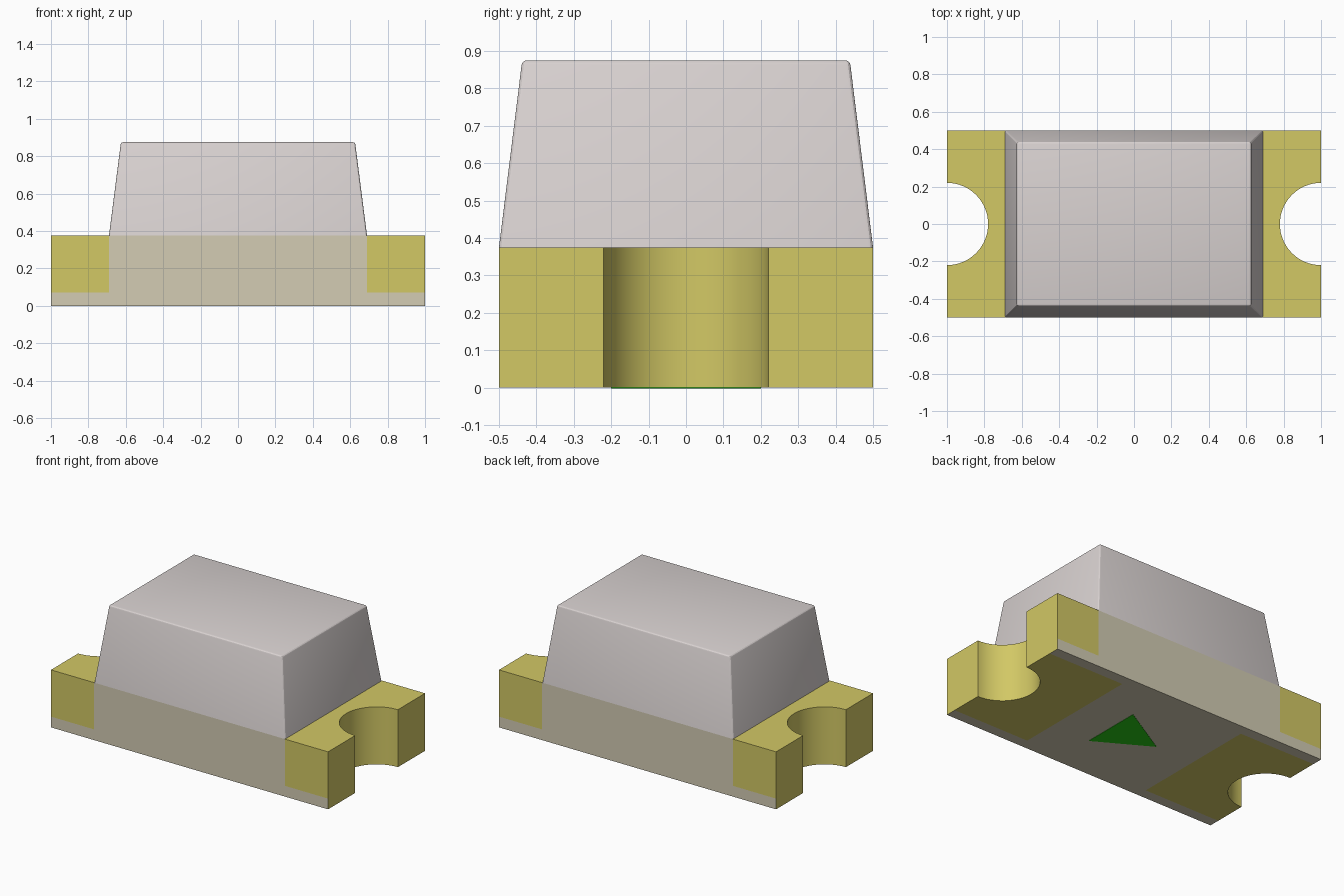
import bpy
import bmesh
from math import cos, sin, pi, radians

old = bpy.data.objects.get("Cube")
if old:
    bpy.data.objects.remove(old, do_unlink=True)


def material(name, srgb):
    lin = [((c / 255 + 0.055) / 1.055) ** 2.4 for c in srgb]
    m = bpy.data.materials.new(name)
    m.use_nodes = True
    m.diffuse_color = (*lin, 1)
    m.node_tree.nodes["Principled BSDF"].inputs["Base Color"].default_value = (*lin, 1)
    return m


BOARD = material("board beige", (211, 204, 179))
GOLD = material("contact gold", (210, 200, 101))
LENS = material("lens grey", (217, 210, 209))
GREEN = material("marker green", (40, 200, 20))


def finish(name, bm, mats):
    bmesh.ops.recalc_face_normals(bm, faces=bm.faces)
    mesh = bpy.data.meshes.new(name)
    bm.to_mesh(mesh)
    bm.free()
    for m in mats:
        mesh.materials.append(m)
    ob = bpy.data.objects.new(name, mesh)
    bpy.context.collection.objects.link(ob)
    bpy.ops.object.select_all(action="DESELECT")
    ob.select_set(True)
    bpy.context.view_layer.objects.active = ob
    bpy.ops.object.shade_smooth_by_angle(angle=radians(20))
    return ob


def prism(points, z0, z1):
    bm = bmesh.new()
    face = bm.faces.new([bm.verts.new((x, y, z0)) for x, y in points])
    top = bmesh.ops.extrude_face_region(bm, geom=[face])["geom"]
    verts = [v for v in top if isinstance(v, bmesh.types.BMVert)]
    bmesh.ops.translate(bm, verts=verts, vec=(0, 0, z1 - z0))
    return bm


HALF_Y = 0.5
BASE_TOP = 0.375
LENS_X = 0.69      # lens foot and inner edge of the contacts
PAD_X = 0.45       # inner edge of the underside pads
MARGIN = 0.07      # bare board around the contacts
NOTCH = 0.22
STEPS = 32

# Base: a rectangular outline with a half-round notch at each end
arc = [(1 - NOTCH * sin(pi * i / STEPS), -NOTCH * cos(pi * i / STEPS))
       for i in range(STEPS + 1)]
half = [(1, -HALF_Y)] + arc + [(1, HALF_Y)]
base = prism(half + [(-x, -y) for x, y in half], 0, BASE_TOP)

# Cut the contact borders into the base
cuts = [((s * x, 0, 0), (1, 0, 0)) for s in (-1, 1) for x in (LENS_X, PAD_X)]
cuts += [((0, s * (HALF_Y - MARGIN), 0), (0, 1, 0)) for s in (-1, 1)]
cuts += [((0, 0, MARGIN), (0, 0, 1))]
for co, no in cuts:
    bmesh.ops.bisect_plane(base, geom=base.verts[:] + base.edges[:] + base.faces[:],
                           plane_co=co, plane_no=no)

# Gold wraps the ends, notches, outer sides and underside pads
base.normal_update()
for f in base.faces:
    c = f.calc_center_median()
    x, y = abs(c.x), abs(c.y)
    if f.normal.z < -0.5:
        gold = x > PAD_X and y < HALF_Y - MARGIN
    elif f.normal.z > 0.5:
        gold = x > LENS_X
    elif abs(f.normal.y) > 0.5 and y > HALF_Y - 0.01:
        gold = x > LENS_X and c.z > MARGIN
    else:
        gold = True
    f.material_index = int(gold)
finish("base", base, [BOARD, GOLD])

# Lens: tapered block with lightly rounded edges
foot = [(-LENS_X, -HALF_Y), (LENS_X, -HALF_Y), (LENS_X, HALF_Y), (-LENS_X, HALF_Y)]
lens = prism(foot, BASE_TOP, 0.875)
for v in lens.verts:
    if v.co.z > BASE_TOP + 0.1:
        v.co.x *= 0.626 / LENS_X
        v.co.y *= 0.438 / HALF_Y
edges = [e for e in lens.edges if max(v.co.z for v in e.verts) > BASE_TOP + 0.1]
bmesh.ops.bevel(lens, geom=edges, offset=0.012, segments=3, profile=0.5, affect="EDGES")
finish("lens", lens, [LENS])

# Polarity marker under the base
finish("polarity_marker", prism([(0.175, -0.2), (0.175, 0.2), (-0.17, 0)], -0.002, 0.003), [GREEN])
